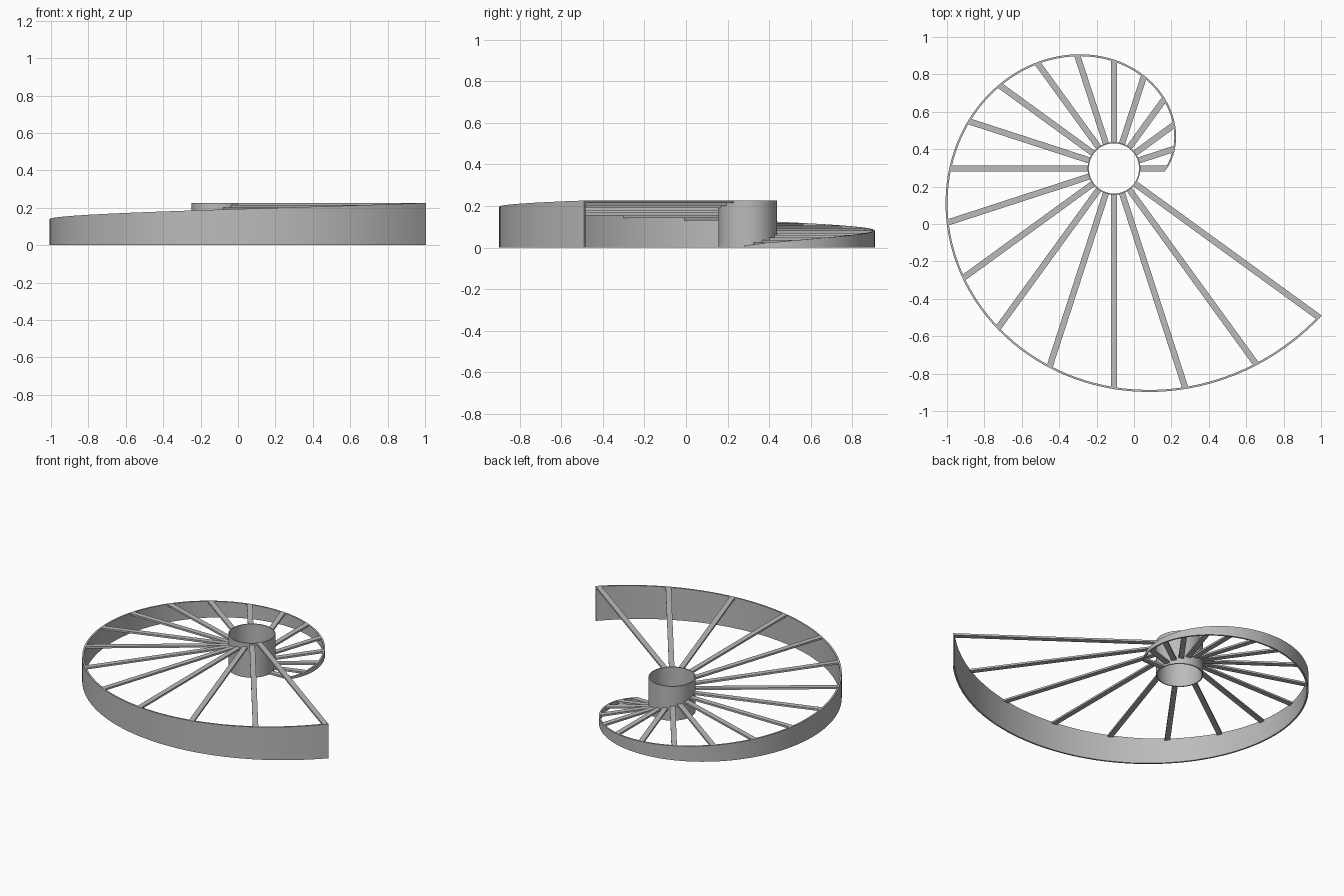
import bpy, bmesh, math

if "Cube" in bpy.data.objects:
    bpy.data.objects.remove(bpy.data.objects["Cube"])

CX, CY = -0.107, 0.297      # hub axis
HUB_R, HEIGHT = 0.141, 0.226
COUNT, STEP = 19, math.radians(18)
RISE = HEIGHT / COUNT       # each spoke sits one thickness above the last
HALF_W = 0.0165             # half spoke width
WALL = 0.011                # rim thickness

grey = bpy.data.materials.new("grey")
grey.diffuse_color = (0.5, 0.5, 0.5, 1)
grey.use_nodes = True
grey.node_tree.nodes["Principled BSDF"].inputs["Base Color"].default_value = grey.diffuse_color


def spiral(a):
    """Outer radius of the rim at angle a."""
    return 0.283 + 0.299 * a / (math.pi / 2)


def polar(r, a, z):
    return (CX + r * math.cos(a), CY + r * math.sin(a), z)


def sweep(name, sections, closed=False):
    """Join a row of four-point sections into a solid band."""
    bm = bmesh.new()
    rows = [[bm.verts.new(p) for p in s] for s in sections]
    n = len(rows)
    for i in range(n if closed else n - 1):
        a, b = rows[i], rows[(i + 1) % n]
        for j in range(4):
            k = (j + 1) % 4
            bm.faces.new((a[j], a[k], b[k], b[j]))
    if not closed:
        bm.faces.new(rows[0])
        bm.faces.new(rows[-1])
    bmesh.ops.recalc_face_normals(bm, faces=bm.faces)
    mesh = bpy.data.meshes.new(name)
    bm.to_mesh(mesh)
    bm.free()
    mesh.materials.append(grey)
    obj = bpy.data.objects.new(name, mesh)
    bpy.context.collection.objects.link(obj)
    return obj


def smooth(obj):
    bpy.ops.object.select_all(action='DESELECT')
    obj.select_set(True)
    bpy.context.view_layer.objects.active = obj
    bpy.ops.object.shade_smooth_by_angle(angle=math.radians(30))


def wall_section(r_in, r_out, a, top):
    return [polar(r_in, a, 0), polar(r_out, a, 0),
            polar(r_out, a, top), polar(r_in, a, top)]


# Central open tube
hub = sweep("hub", [wall_section(HUB_R - 0.007, HUB_R, math.tau * i / 64, HEIGHT)
                    for i in range(64)], closed=True)
smooth(hub)

# Spiral rim, growing in radius and height
start = -HALF_W / spiral(0)
end = STEP * (COUNT - 1) + HALF_W / spiral(STEP * (COUNT - 1))
sections = []
for i in range(121):
    a = start + (end - start) * i / 120
    top = min(HEIGHT, RISE * (1 + max(a, 0) / STEP))
    sections.append(wall_section(spiral(a) - WALL, spiral(a), a, top))
smooth(sweep("spiral_rim", sections))

# Flat spokes rising like steps, with ends trimmed to hub and rim
for k in range(COUNT):
    a0 = k * STEP
    ux, uy = math.cos(a0), math.sin(a0)
    inner = math.sqrt(HUB_R ** 2 - HALF_W ** 2) - 0.002
    rows = []
    for side in (-HALF_W, HALF_W):
        r = spiral(a0 + side / spiral(a0)) - WALL * 0.6
        outer = math.sqrt(r * r - side * side)
        pts = [(CX + d * ux - side * uy, CY + d * uy + side * ux) for d in (inner, outer)]
        z0, z1 = k * RISE, (k + 1) * RISE
        rows.append([(*pts[0], z0), (*pts[1], z0), (*pts[1], z1), (*pts[0], z1)])
    sweep(f"spoke_{k + 1}", rows)
